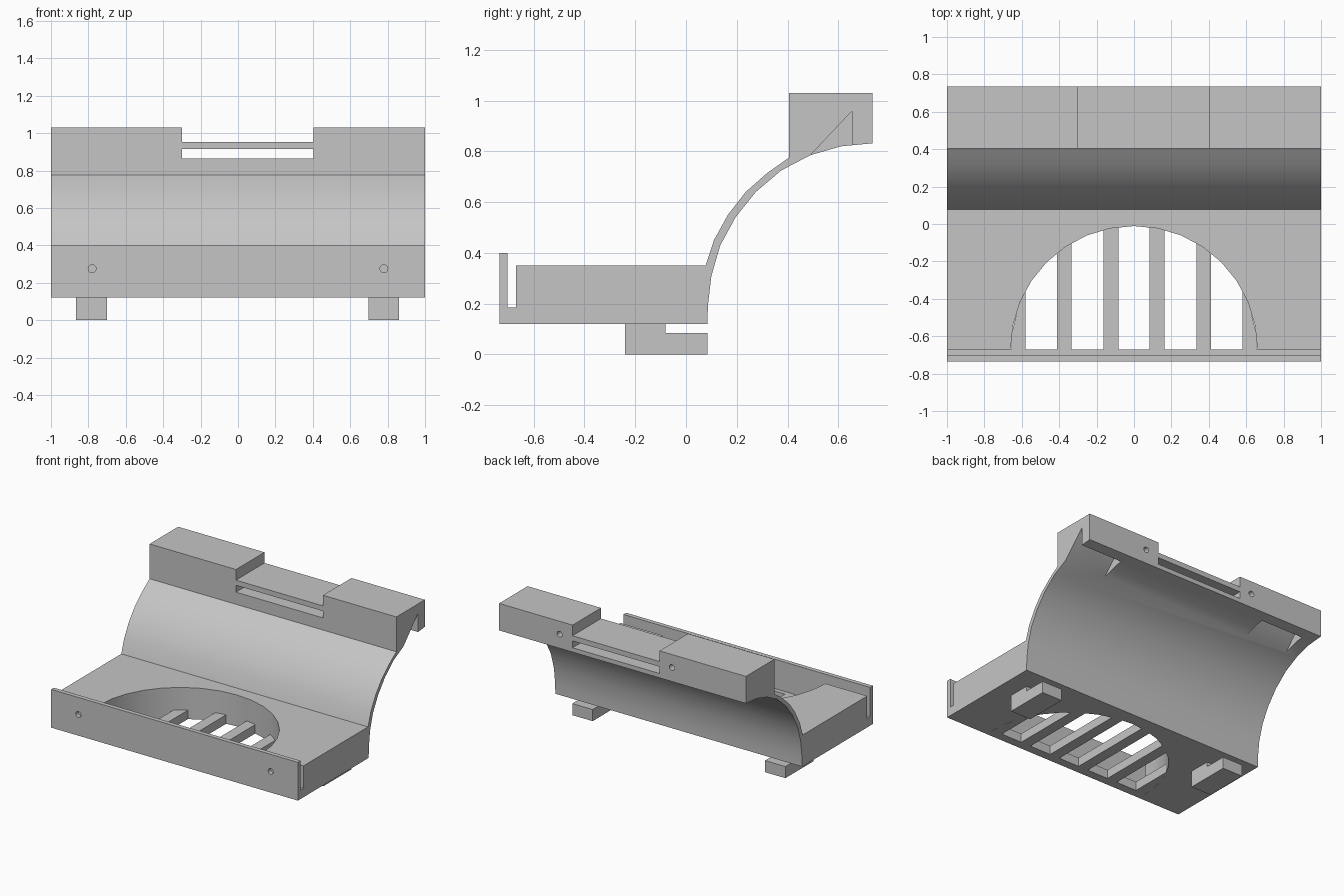
import bpy, bmesh, math
from mathutils import Matrix

cube = bpy.data.objects.get("Cube")
if cube:
    bpy.data.objects.remove(cube, do_unlink=True)

grey = bpy.data.materials.new("plain_grey")
grey.use_nodes = True
grey.diffuse_color = (0.56, 0.56, 0.56, 1)
grey.node_tree.nodes["Principled BSDF"].inputs["Base Color"].default_value = (0.56, 0.56, 0.56, 1)


def finish(name, bm):
    bmesh.ops.recalc_face_normals(bm, faces=bm.faces)
    mesh = bpy.data.meshes.new(name)
    bm.to_mesh(mesh)
    bm.free()
    mesh.materials.append(grey)
    obj = bpy.data.objects.new(name, mesh)
    bpy.context.scene.collection.objects.link(obj)
    return obj


def prism(name, points, lo, hi, axis="X"):
    """Extrude a profile along X (points are y, z) or Z (points are x, y)."""
    bm = bmesh.new()
    place = (lambda a, b: (lo, a, b)) if axis == "X" else (lambda a, b: (a, b, lo))
    face = bm.faces.new([bm.verts.new(place(a, b)) for a, b in points])
    ext = bmesh.ops.extrude_face_region(bm, geom=[face])
    step = (hi - lo, 0, 0) if axis == "X" else (0, 0, hi - lo)
    bmesh.ops.translate(bm, vec=step, verts=[v for v in ext["geom"] if isinstance(v, bmesh.types.BMVert)])
    return finish(name, bm)


def box(name, x, y, z):
    return prism(name, [(y[0], z[0]), (y[1], z[0]), (y[1], z[1]), (y[0], z[1])], *x)


def hole(x, y0, y1, z, radius=0.021):
    bm = bmesh.new()
    turn = Matrix.Translation((x, (y0 + y1) / 2, z)) @ Matrix.Rotation(math.pi / 2, 4, "X")
    bmesh.ops.create_cone(bm, cap_ends=True, segments=16, radius1=radius, radius2=radius,
                          depth=y1 - y0, matrix=turn)
    return finish("screw_hole_cutter", bm)


def cut(target, cutters):
    for c in cutters:
        mod = target.modifiers.new("cut", "BOOLEAN")
        mod.operation, mod.solver, mod.object = "DIFFERENCE", "EXACT", c
        c.hide_render = True
    bpy.context.view_layer.update()
    done = target.evaluated_get(bpy.context.evaluated_depsgraph_get())
    mesh = bpy.data.meshes.new_from_object(done)
    target.modifiers.clear()
    target.data = mesh
    for c in cutters:
        bpy.data.objects.remove(c, do_unlink=True)


# Body: tray with front slot, curved back and top block in one profile
back_curve = [(0.085, 0.12), (0.086, 0.19), (0.10, 0.31), (0.135, 0.43), (0.195, 0.54),
              (0.275, 0.64), (0.375, 0.725), (0.49, 0.785), (0.61, 0.82), (0.735, 0.832)]
front_curve = [(0.405, 0.775), (0.32, 0.715), (0.235, 0.64), (0.165, 0.55), (0.11, 0.45), (0.077, 0.35)]
tray = [(-0.67, 0.35), (-0.67, 0.185), (-0.703, 0.185), (-0.703, 0.40), (-0.735, 0.40), (-0.735, 0.12)]
body = prism("holder_body", back_curve + [(0.735, 1.03), (0.405, 1.03)] + front_curve + tray, -1, 1)

# Half-round opening in the tray
radius, front = 0.66, -0.671
half_disc = [(radius * math.cos(math.pi * i / 16), front + radius * math.sin(math.pi * i / 16))
             for i in range(17)]
cutters = [prism("opening_cutter", half_disc, 0.05, 0.38, "Z")]

# Lowered middle and slot of the top block
cutters.append(box("step_cutter", (-0.30, 0.405), (0.3, 0.8), (0.952, 1.1)))
cutters.append(box("slot_cutter", (-0.30, 0.405), (0.3, 0.8), (0.864, 0.914)))

# Triangular pockets under the block
wedge = [(0.49, 0.785), (0.655, 0.96), (0.655, 0.75), (0.49, 0.75)]
for x0, x1 in ((0.66, 1.05), (-0.905, -0.56)):
    cutters.append(prism("pocket_cutter", wedge, x0, x1))

# Screw holes in the front lip and the back of the block
for x in (-0.78, 0.78):
    cutters.append(hole(x, -0.8, -0.685, 0.275))
for x in (-0.40, 0.51):
    cutters.append(hole(x, 0.63, 0.8, 0.935))
cut(body, cutters)

# Grille bars across the opening
for side in (-1, 1):
    for i, (a, b) in enumerate(((0.083, 0.163), (0.333, 0.413), (0.58, 0.655))):
        outline = [(a, front), (b, front)] + [
            (x, front + math.sqrt(radius ** 2 - x ** 2)) for x in (b, (a + b) / 2, a)]
        name = ("left" if side > 0 else "right") + "_grille_bar_" + str(i + 1)
        prism(name, [(side * x, y) for x, y in outline], 0.12, 0.185, "Z")

# Notched feet
foot = [(-0.24, 0), (0.085, 0), (0.085, 0.085), (-0.08, 0.085), (-0.08, 0.12), (-0.24, 0.12)]
prism("left_foot", foot, 0.697, 0.862)
prism("right_foot", foot, -0.865, -0.70)

# Smooth only the gentle curves
bpy.ops.object.select_all(action="DESELECT")
body.select_set(True)
bpy.context.view_layer.objects.active = body
bpy.ops.object.shade_smooth_by_angle(angle=math.radians(25))
